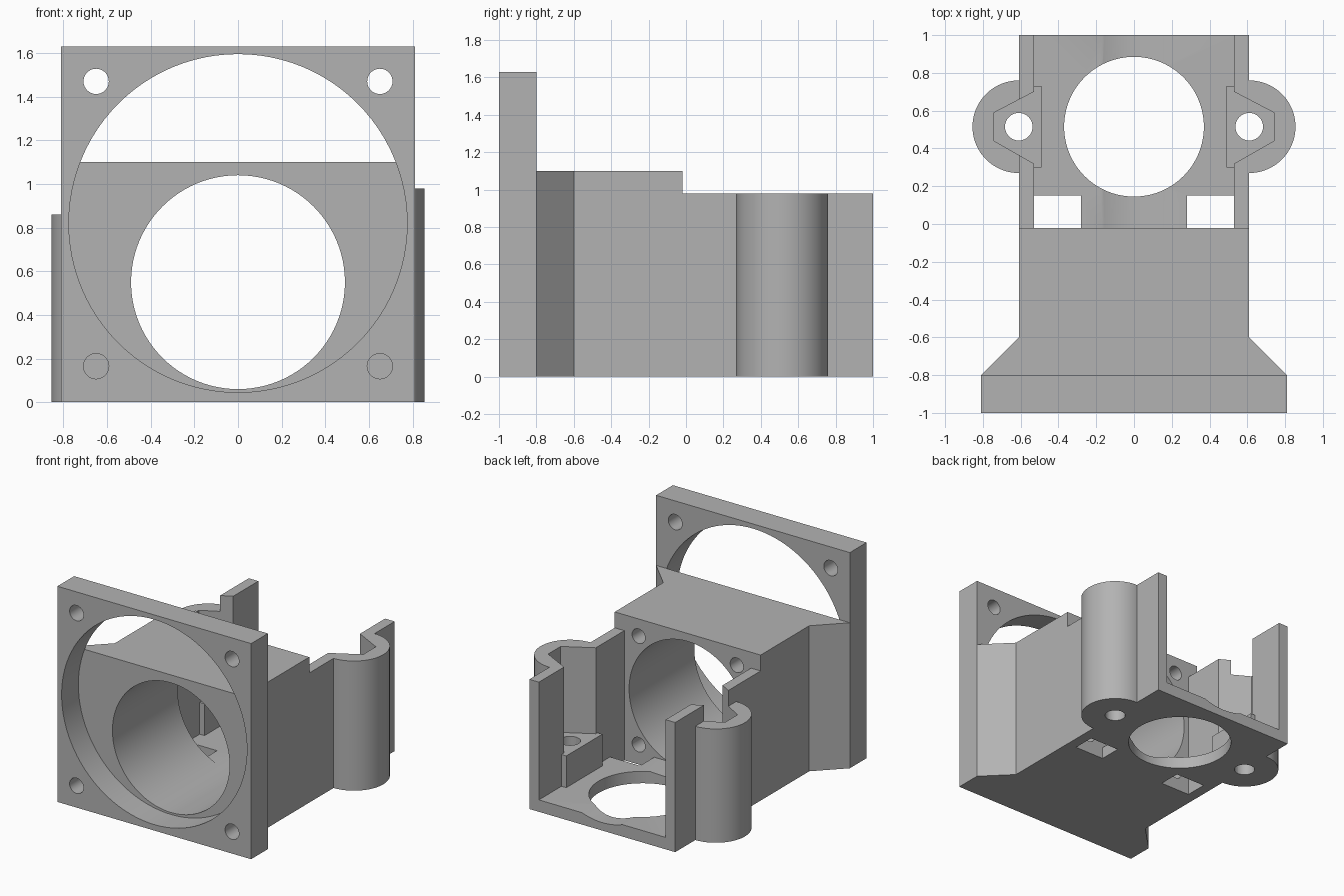
import bpy, bmesh, math

if "Cube" in bpy.data.objects:
    bpy.data.objects.remove(bpy.data.objects["Cube"], do_unlink=True)

grey = bpy.data.materials.new("plain grey")
grey.use_nodes = True
COLOUR = (0.45, 0.45, 0.45, 1)
grey.diffuse_color = COLOUR
grey.node_tree.nodes["Principled BSDF"].inputs["Base Color"].default_value = COLOUR


def prism(name, points, start, end, axis="Z"):
    """Extrude a flat outline along Z (x, y points) or Y (x, z points)."""
    bm = bmesh.new()
    place = (lambda a, b: (a, b, start)) if axis == "Z" else (lambda a, b: (a, start, b))
    face = bm.faces.new([bm.verts.new(place(a, b)) for a, b in points])
    grown = bmesh.ops.extrude_face_region(bm, geom=[face])["geom"]
    depth = end - start
    move = (0, 0, depth) if axis == "Z" else (0, depth, 0)
    bmesh.ops.translate(bm, vec=move, verts=[v for v in grown if isinstance(v, bmesh.types.BMVert)])
    bmesh.ops.recalc_face_normals(bm, faces=bm.faces)
    mesh = bpy.data.meshes.new(name)
    bm.to_mesh(mesh)
    bm.free()
    mesh.materials.append(grey)
    obj = bpy.data.objects.new(name, mesh)
    bpy.context.collection.objects.link(obj)
    return obj


def rect(x0, x1, b0, b1):
    return [(x0, b0), (x1, b0), (x1, b1), (x0, b1)]


def arc(cx, cy, r, begin=0, sweep=360, n=96):
    count = n if sweep == 360 else n + 1
    angles = [math.radians(begin + sweep * i / n) for i in range(count)]
    return [(cx + r * math.cos(a), cy + r * math.sin(a)) for a in angles]


def cut(obj, *shapes):
    """Subtract each (points, start, end, axis) prism, then smooth the curves."""
    cutters = [prism("cutter", *shape) for shape in shapes]
    for cutter in cutters:
        cutter.hide_render = True
        mod = obj.modifiers.new("cut", "BOOLEAN")
        mod.operation, mod.solver, mod.object = "DIFFERENCE", "EXACT", cutter
    bpy.ops.object.select_all(action="DESELECT")
    bpy.context.view_layer.objects.active = obj
    obj.select_set(True)
    for mod in list(obj.modifiers):
        bpy.ops.object.modifier_apply(modifier=mod.name)
    for cutter in cutters:
        bpy.data.objects.remove(cutter, do_unlink=True)
    bpy.ops.object.shade_smooth_by_angle(angle=math.radians(30))


SIDES = (-1, 1)
BORE = arc(0, 0.55, 0.49)

# Square fan plate with the large opening and corner holes
plate = prism("fan_plate", rect(-0.81, 0.81, 0, 1.63), -1, -0.8, "Y")
corner_holes = [(arc(s * 0.65, z, 0.058, n=32), -1.1, -0.7, "Y") for s in SIDES for z in (0.165, 1.47)]
cut(plate, (arc(0, 0.82, 0.775), -1.1, -0.7, "Y"), *corner_holes)

# Flared duct block with its bore and blind screw holes at the back
half = [(0.81, -0.8), (0.61, -0.6), (0.61, -0.02)]
outline = half + [(-x, y) for x, y in reversed(half)]
duct = prism("duct_block", outline, 0, 1.1)
screw_holes = [(arc(s * 0.41, z, 0.055, n=32), -0.3, 0.1, "Y") for s in SIDES for z in (0.15, 0.97)]
cut(duct, (BORE, -0.9, 0.1, "Y"), *screw_holes)

# Side pockets and screw holes shared by the tray walls and the lugs
pockets = []
for s in SIDES:
    pocket = [(0.51, 0.31), (0.53, 0.32), (0.74, 0.44), (0.74, 0.59), (0.53, 0.70), (0.51, 0.71)]
    pockets.append(([(s * x, y) for x, y in pocket], 0.33, 1.2, "Z"))
    pockets.append((arc(s * 0.61, 0.515, 0.073, n=40), -0.1, 0.5, "Z"))

# Open rear tray: floor opening, access slots and shallow groove in line with the bore
tray = prism("rear_tray", rect(-0.61, 0.61, -0.02, 1), 0, 0.98)
slots = [(rect(*sorted((s * 0.28, s * 0.53)), -0.1, 0.15), -0.1, 0.2, "Z") for s in SIDES]
cut(tray,
    (rect(-0.53, 0.53, -0.2, 1.2), 0.09, 1.2, "Z"),
    (arc(0, 0.515, 0.37), -0.1, 0.3, "Z"),
    (BORE, -0.3, 1.3, "Y"),
    *slots, *pockets)

# Rounded lugs outside the walls, and pedestals inside them
for s, side, top in ((1, "left", 0.98), (-1, "right", 0.86)):
    lug = prism(side + "_lug", arc(s * 0.61, 0.515, 0.245, -90, s * 180, 48), 0, top)
    cut(lug, *pockets)
    prism(side + "_pedestal", rect(*sorted((s * 0.49, s * 0.53)), 0.30, 0.73), 0.09, 0.33)
